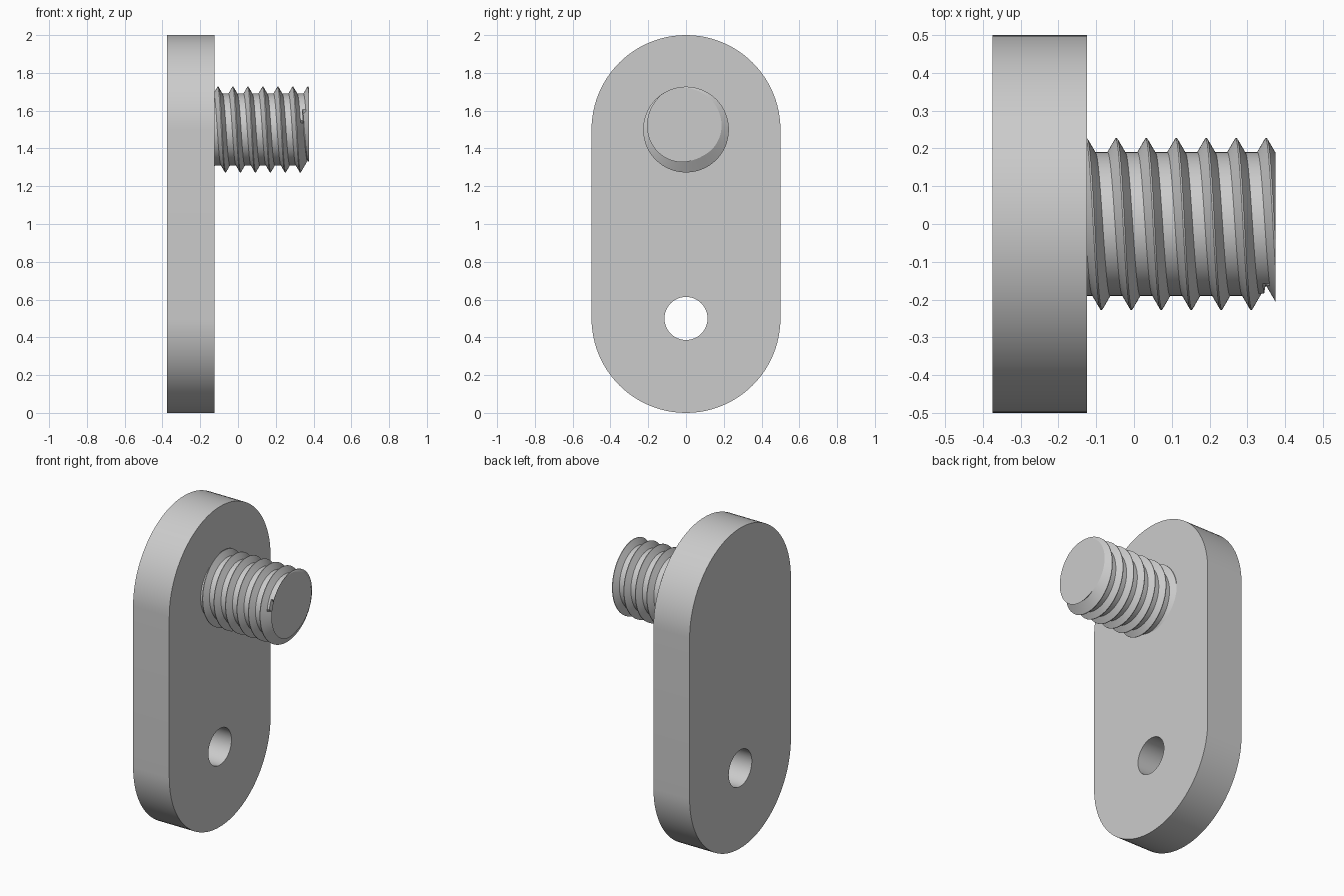
import bpy
import bmesh
from math import pi, cos, sin, radians
from mathutils import Vector

cube = bpy.data.objects.get("Cube")
if cube:
    bpy.data.objects.remove(cube, do_unlink=True)

# Single grey material
grey = bpy.data.materials.new("plain grey")
grey.use_nodes = True
colour = (0.6, 0.6, 0.6, 1.0)
grey.diffuse_color = colour
grey.node_tree.nodes["Principled BSDF"].inputs["Base Color"].default_value = colour


def finish(bm, name, angle):
    bmesh.ops.recalc_face_normals(bm, faces=bm.faces[:])
    mesh = bpy.data.meshes.new(name)
    bm.to_mesh(mesh)
    bm.free()
    mesh.materials.append(grey)
    obj = bpy.data.objects.new(name, mesh)
    bpy.context.collection.objects.link(obj)
    bpy.ops.object.select_all(action='DESELECT')
    obj.select_set(True)
    bpy.context.view_layer.objects.active = obj
    bpy.ops.object.shade_smooth_by_angle(angle=radians(angle))
    return obj


def arc(z, radius, start, end, steps):
    angles = (start + (end - start) * i / steps for i in range(steps + 1))
    return [(radius * cos(a), z + radius * sin(a)) for a in angles]


# Round-ended plate with a through hole
BACK, FRONT = -0.375, -0.125
outline = arc(1.5, 0.5, 0, pi, 48) + arc(0.5, 0.5, pi, 2 * pi, 48)
hole = arc(0.5, 0.114, 0, 2 * pi, 48)[:-1]

bm = bmesh.new()
edges = []
for loop in (outline, hole):
    ring = [bm.verts.new((BACK, y, z)) for y, z in loop]
    edges += [bm.edges.new((v, ring[i - 1])) for i, v in enumerate(ring)]
bmesh.ops.triangle_fill(bm, edges=edges, use_beauty=True)
out = bmesh.ops.extrude_face_region(bm, geom=bm.faces[:], use_keep_orig=True)
top = [g for g in out["geom"] if isinstance(g, bmesh.types.BMVert)]
bmesh.ops.translate(bm, verts=top, vec=Vector((FRONT - BACK, 0, 0)))
finish(bm, "mounting_plate", 30)

# Threaded stud: a helical ridge on a core that narrows at the tip
START, END, CENTRE_Z = -0.14, 0.375, 1.5
PITCH, FIRST_CREST, SEGMENTS = 0.0793, -0.126, 96
CREST, CORE, TIP, FLAT, SLOPE = 0.227, 0.19, 0.165, 0.002, 1.73
root = FLAT + (CREST - CORE) / SLOPE
foot = FLAT + (CREST - TIP) / SLOPE
offsets = (-foot, -root, -FLAT, FLAT, root, foot)


def thread_radius(x, phase):
    d = (x - FIRST_CREST) / PITCH - phase
    distance = abs(d - round(d)) * PITCH
    flank = CREST - SLOPE * max(0, distance - FLAT)
    return max(CORE if x < 0.345 else TIP, flank)


bm = bmesh.new()
columns = []
for j in range(SEGMENTS + 1):
    phase = j / SEGMENTS
    a = 2 * pi * phase
    column = []
    for turn in range(-2, 9):
        for offset in offsets:
            x = FIRST_CREST + PITCH * (turn + phase) + offset
            x = min(max(x, START), END)
            r = thread_radius(x, phase)
            column.append(bm.verts.new((x, r * cos(a), CENTRE_Z + r * sin(a))))
    columns.append(column)
for a, b in zip(columns, columns[1:]):
    for i in range(len(a) - 1):
        bm.faces.new((a[i], b[i], b[i + 1], a[i + 1]))
bmesh.ops.remove_doubles(bm, verts=bm.verts[:], dist=0.00002)

# Flat ends of the stud
for x in (START, END):
    rim = [e for e in bm.edges if e.is_boundary
           and all(abs(v.co.x - x) < 0.0001 for v in e.verts)]
    bmesh.ops.holes_fill(bm, edges=rim, sides=0)
finish(bm, "threaded_stud", 25)
